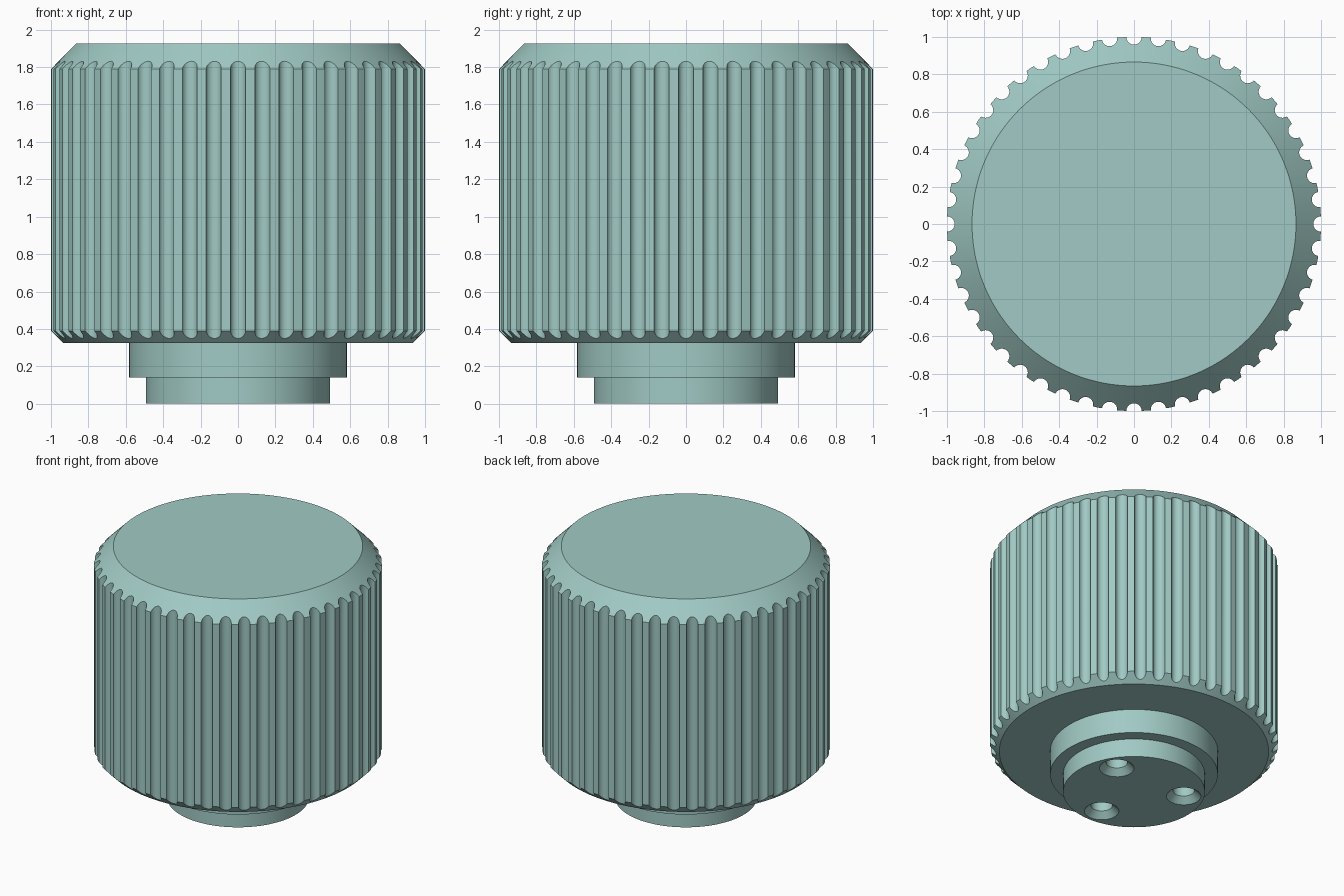
import bpy, bmesh, math
from mathutils import Matrix, Vector

if "Cube" in bpy.data.objects:
    bpy.data.objects.remove(bpy.data.objects["Cube"])

FLUTES = 48


def new_object(name, bm):
    bmesh.ops.recalc_face_normals(bm, faces=bm.faces)
    mesh = bpy.data.meshes.new(name)
    bm.to_mesh(mesh)
    bm.free()
    obj = bpy.data.objects.new(name, mesh)
    bpy.context.collection.objects.link(obj)
    return obj


def lathe(bm, profile, steps, centre=(0, 0)):
    """Closed solid of revolution from (radius, z) points, bottom to top."""
    rings = []
    for r, z in profile:
        rings.append([bm.verts.new((centre[0] + r * math.cos(2 * math.pi * i / steps),
                                    centre[1] + r * math.sin(2 * math.pi * i / steps), z))
                      for i in range(steps)])
    for a, b in zip(rings, rings[1:]):
        for i in range(steps):
            j = (i + 1) % steps
            bm.faces.new((a[i], a[j], b[j], b[i]))
    bm.faces.new(rings[0][::-1])
    bm.faces.new(rings[-1])


def cut(obj, cutter):
    mod = obj.modifiers.new("cut", 'BOOLEAN')
    mod.operation = 'DIFFERENCE'
    mod.solver = 'EXACT'
    mod.object = cutter
    bpy.context.view_layer.objects.active = obj
    bpy.ops.object.modifier_apply(modifier=mod.name)
    bpy.data.objects.remove(cutter)


# Knob: stepped hub below a chamfered grip
bm = bmesh.new()
lathe(bm, [(0.492, 0), (0.492, 0.14), (0.582, 0.14), (0.582, 0.325), (0.935, 0.325),
           (1.0, 0.39), (1.0, 1.79), (0.866, 1.925)], 192)
knob = new_object("knob", bm)

# Grip flutes
bm = bmesh.new()
for k in range(FLUTES):
    a = 2 * math.pi * k / FLUTES
    lathe(bm, [(0.041, 0.2), (0.041, 2.1)], 24, (math.cos(a), math.sin(a)))
cut(knob, new_object("flute_cutter", bm))

# Countersunk screw holes in the underside
bm = bmesh.new()
for deg in (30, 150, 270):
    a = math.radians(deg)
    lathe(bm, [(0.14, -0.02), (0.075, 0.045), (0.075, 0.3)], 32,
          (0.35 * math.cos(a), 0.35 * math.sin(a)))
cut(knob, new_object("screw_hole_cutter", bm))

# Colour and shading
mat = bpy.data.materials.new("pale teal")
mat.diffuse_color = (0.355, 0.59, 0.555, 1)
mat.use_nodes = True
mat.node_tree.nodes["Principled BSDF"].inputs["Base Color"].default_value = mat.diffuse_color
knob.data.materials.clear()
knob.data.materials.append(mat)
for p in knob.data.polygons:
    p.material_index = 0
bpy.ops.object.select_all(action='DESELECT')
knob.select_set(True)
bpy.context.view_layer.objects.active = knob
bpy.ops.object.shade_smooth_by_angle(angle=math.radians(30))
